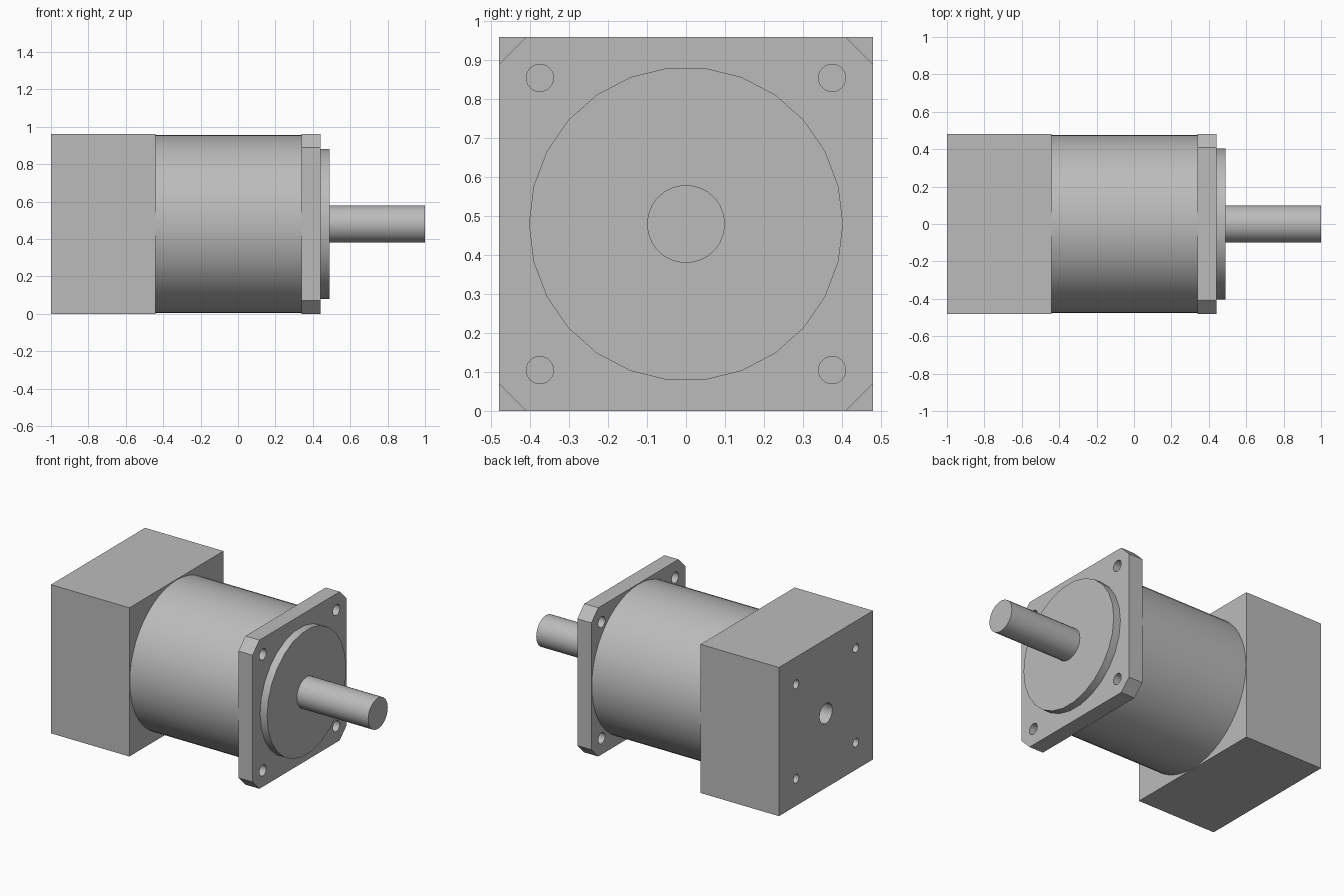
import bpy, bmesh, math
from mathutils import Matrix, Vector

cube = bpy.data.objects.get("Cube")
if cube:
    bpy.data.objects.remove(cube, do_unlink=True)

AXIS_Z = 0.48   # height of the shaft axis
HALF = 0.48     # half width of housing and flange

steel = bpy.data.materials.new("grey_metal")
steel.use_nodes = True
GREY = (0.5, 0.5, 0.5, 1)
steel.diffuse_color = GREY
steel.node_tree.nodes["Principled BSDF"].inputs["Base Color"].default_value = GREY


def finish(name, bm):
    mesh = bpy.data.meshes.new(name)
    bmesh.ops.recalc_face_normals(bm, faces=bm.faces)
    bm.to_mesh(mesh)
    bm.free()
    mesh.materials.append(steel)
    obj = bpy.data.objects.new(name, mesh)
    bpy.context.collection.objects.link(obj)
    return obj


def add_rod(bm, x0, x1, radius, sides, y=0, z=0):
    """Cylinder along x, offset from the shaft axis."""
    place = Matrix.Translation(((x0 + x1) / 2, y, AXIS_Z + z)) @ Matrix.Rotation(math.pi / 2, 4, "Y")
    bmesh.ops.create_cone(bm, cap_ends=True, segments=sides, radius1=radius,
                          radius2=radius, depth=x1 - x0, matrix=place)


def rod(name, x0, x1, radius, sides):
    bm = bmesh.new()
    add_rod(bm, x0, x1, radius, sides)
    return finish(name, bm)


def square_block(name, x0, x1, chamfer=0):
    """Square plate across the axis, optionally with cut corners."""
    bm = bmesh.new()
    place = Matrix.Translation(((x0 + x1) / 2, 0, AXIS_Z)) @ Matrix.Diagonal((x1 - x0, 2 * HALF, 2 * HALF, 1))
    bmesh.ops.create_cube(bm, size=1, matrix=place)
    if chamfer:
        along_x = [e for e in bm.edges
                   if abs((e.verts[0].co - e.verts[1].co).x) > 0.01]
        bmesh.ops.bevel(bm, geom=along_x, offset=chamfer, segments=1,
                        affect="EDGES", offset_type="OFFSET")
    return finish(name, bm)


def drill(target, x0, x1, spread, radius, centre_radius=0, centre_x1=0):
    """Four holes in a square pattern, and a centre bore if wanted."""
    bm = bmesh.new()
    for y in (-spread, spread):
        for z in (-spread, spread):
            add_rod(bm, x0, x1, radius, 24, y, z)
    if centre_radius:
        add_rod(bm, x0, centre_x1, centre_radius, 26)
    cutter = finish(target.name + "_hole_cutter", bm)
    cutter.hide_render = True
    cutter.hide_set(True)
    mod = target.modifiers.new("holes", "BOOLEAN")
    mod.operation = "DIFFERENCE"
    mod.solver = "EXACT"
    mod.object = cutter


# Square rear housing with four screw holes and a shaft bore
housing = square_block("rear_housing", -1.0, -0.44)
drill(housing, -1.1, -0.8, 0.305, 0.028, 0.065, -0.7)

# Mounting flange with cut corners and through holes
flange = square_block("mounting_flange", 0.34, 0.44, chamfer=0.1 / math.sqrt(2))
drill(flange, 0.3, 0.5, 0.375, 0.035)

# Round parts along the axis
body = rod("gear_barrel", -0.44, 0.34, 0.476, 48)
pilot = rod("pilot_ring", 0.44, 0.49, 0.403, 26)
shaft = rod("output_shaft", 0.49, 1.0, 0.1, 26)

# Smooth the curved walls, keep the rims sharp
bpy.ops.object.select_all(action="DESELECT")
for obj in (body, pilot, shaft, housing, flange):
    obj.select_set(True)
bpy.context.view_layer.objects.active = body
bpy.ops.object.shade_smooth_by_angle(angle=math.radians(30))
